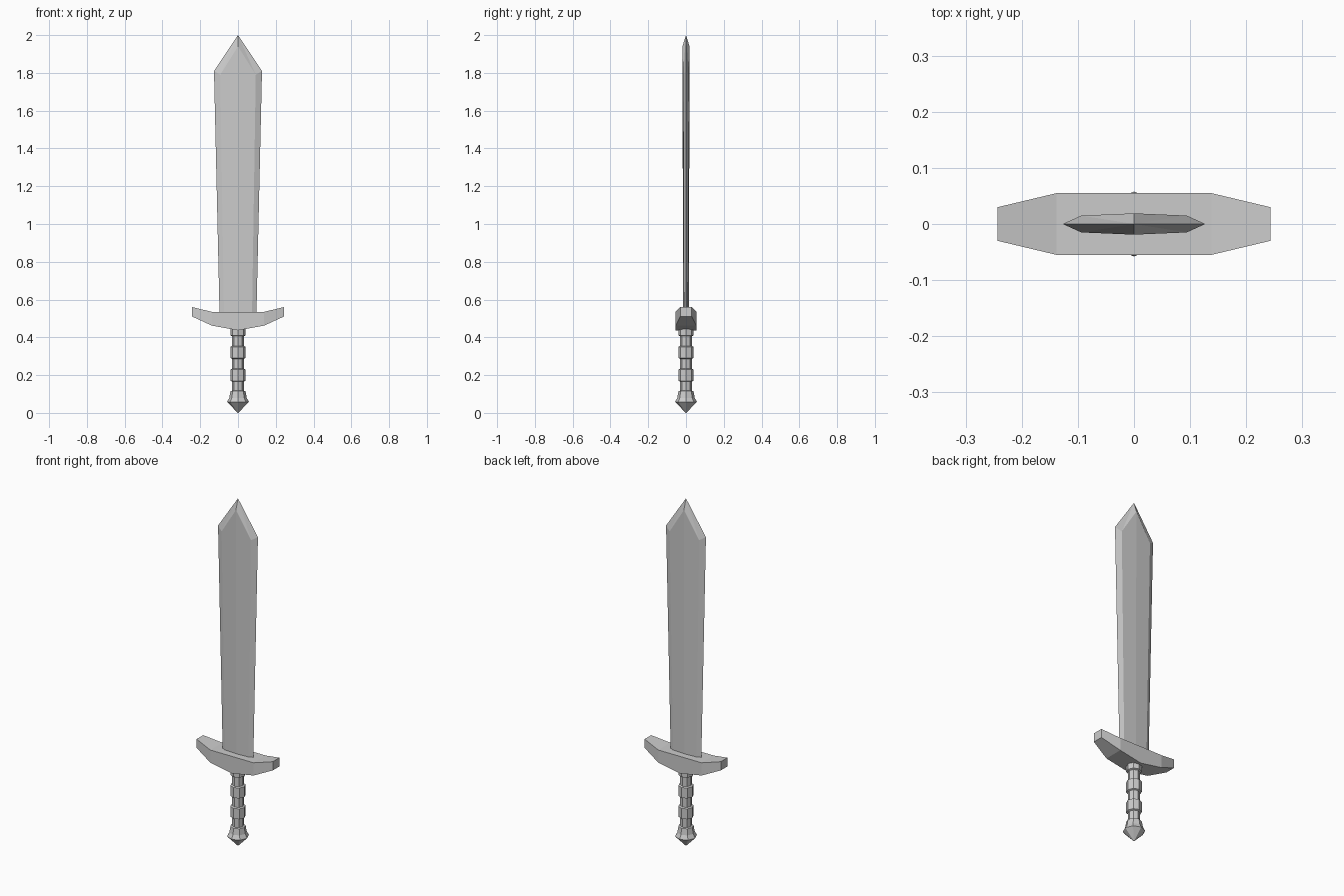
import bpy, math

if "Cube" in bpy.data.objects:
    bpy.data.objects.remove(bpy.data.objects["Cube"])

def make(name, verts, faces):
    me = bpy.data.meshes.new(name)
    me.from_pydata(verts, [], faces)
    me.validate()
    ob = bpy.data.objects.new(name, me)
    bpy.context.collection.objects.link(ob)
    import bmesh
    bm = bmesh.new()
    bm.from_mesh(me)
    bmesh.ops.recalc_face_normals(bm, faces=bm.faces)
    bm.to_mesh(me)
    bm.free()
    return ob

def loft(name, rings, extra=(), extra_faces=(), cap_end=True):
    n = len(rings[0])
    verts = [v for r in rings for v in r] + list(extra)
    faces = [tuple(range(n))]
    if cap_end:
        faces.append(tuple(range(n * (len(rings) - 1), n * len(rings))))
    for k in range(len(rings) - 1):
        for i in range(n):
            j = (i + 1) % n
            faces.append((k*n + i, k*n + j, (k+1)*n + j, (k+1)*n + i))
    return make(name, verts, faces + list(extra_faces))

# Blade: eight-point section, widening to the shoulders, bevelled point
def section(edge, flat, ybev, ymid, z_edge, z_bev, z_mid):
    return [(edge, 0, z_edge), (flat, ybev, z_bev), (0, ymid, z_mid), (-flat, ybev, z_bev),
            (-edge, 0, z_edge), (-flat, -ybev, z_bev), (0, -ymid, z_mid), (flat, -ybev, z_bev)]

base = section(0.097, 0.074, 0.011, 0.015, 0.50, 0.50, 0.50)
shoulder = section(0.127, 0.094, 0.015, 0.019, 1.81, 1.79, 1.94)
tip_faces = [(8 + i, 8 + (i + 1) % 8, 16) for i in range(8)]
loft("blade", [base, shoulder], [(0, 0, 2.0)], tip_faces, cap_end=False)

# Crossguard: rectangular sections swept along x
stations = [(-0.243, 0.03, 0.51, 0.56), (-0.138, 0.055, 0.462, 0.535), (0, 0.055, 0.437, 0.535),
            (0.138, 0.055, 0.462, 0.535), (0.243, 0.03, 0.51, 0.56)]
loft("crossguard", [[(x, -y, lo), (x, y, lo), (x, y, hi), (x, -y, hi)] for x, y, lo, hi in stations])

# Grip and pommel: eight-sided turned profiles
def turned(name, profile, sides=8):
    return loft(name, [[(r * math.cos(a), r * math.sin(a), z)
                        for a in (2 * math.pi * i / sides for i in range(sides))]
                       for r, z in profile])

grip = [(0.030, 0.07)]
for lo, hi in ((0.17, 0.23), (0.29, 0.35), (0.41, 0.45)):
    grip += [(0.031, lo - 0.004), (0.040, lo), (0.040, hi), (0.031, hi + 0.004)]
turned("grip", grip)
turned("pommel", [(0.001, 0.0), (0.058, 0.058), (0.046, 0.08), (0.040, 0.115), (0.030, 0.118)])
